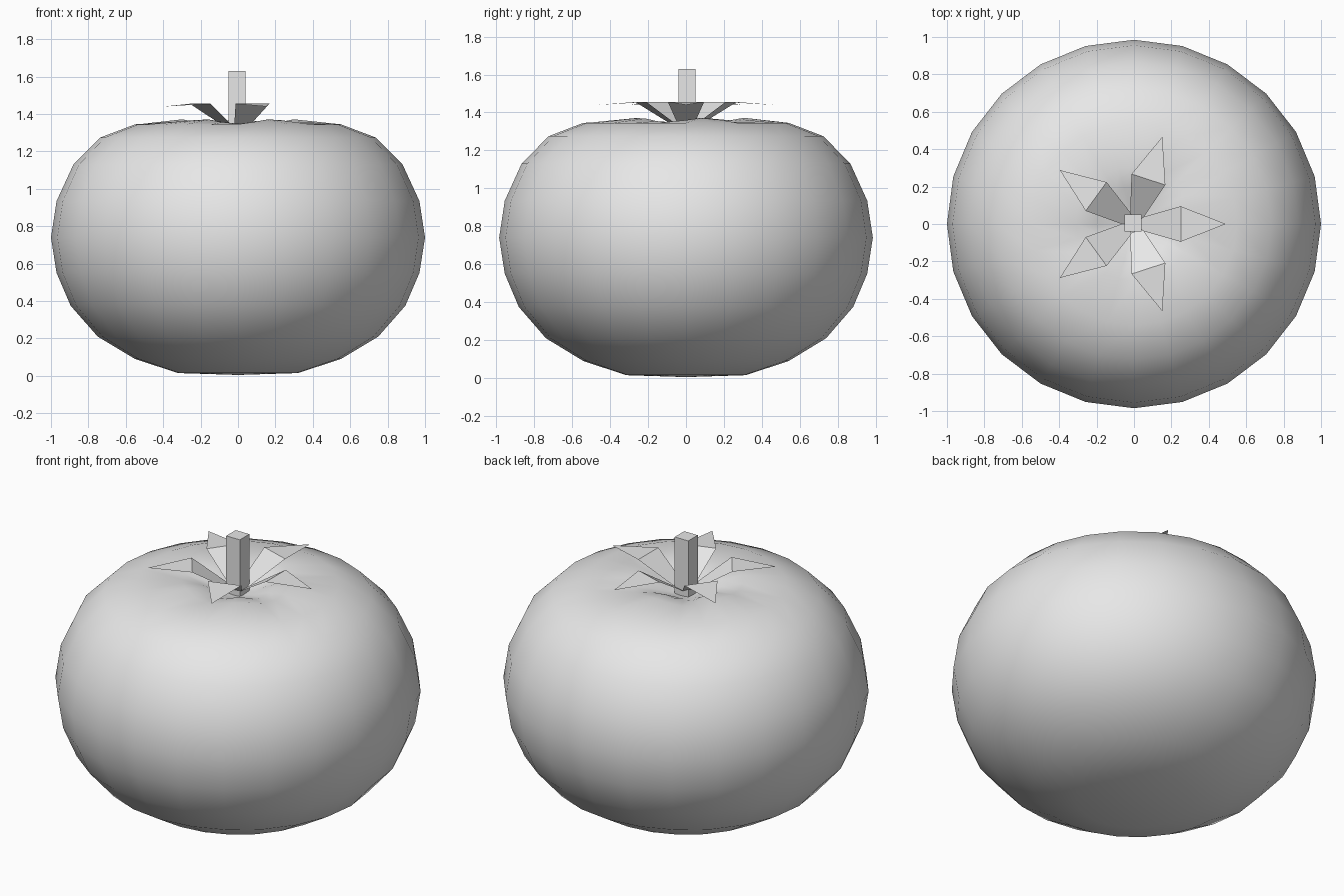
import bpy, bmesh, math
from mathutils import Matrix

cube = bpy.data.objects.get("Cube")
if cube:
    bpy.data.objects.remove(cube, do_unlink=True)

# single plain colour
grey = bpy.data.materials.new("light_grey")
grey.use_nodes = True
colour = (0.8, 0.8, 0.8, 1)
grey.diffuse_color = colour
grey.node_tree.nodes["Principled BSDF"].inputs["Base Color"].default_value = colour


def finish(bm, name, smooth=False):
    bmesh.ops.recalc_face_normals(bm, faces=bm.faces)
    for f in bm.faces:
        f.smooth = smooth
    mesh = bpy.data.meshes.new(name)
    bm.to_mesh(mesh)
    bm.free()
    mesh.materials.append(grey)
    obj = bpy.data.objects.new(name, mesh)
    bpy.context.collection.objects.link(obj)
    return obj


# fruit body: a turned profile with a dimpled top
profile = [(0, 0.005), (0.32, 0.015), (0.55, 0.09), (0.75, 0.21), (0.895, 0.375),
           (0.97, 0.55), (1, 0.74), (0.97, 0.935), (0.88, 1.13), (0.735, 1.275),
           (0.55, 1.345), (0.31, 1.36), (0.2, 1.34), (0.1, 1.3), (0, 1.28)]
bm = bmesh.new()
verts = [bm.verts.new((r, 0, z)) for r, z in profile]
edges = [bm.edges.new(pair) for pair in zip(verts, verts[1:])]
bmesh.ops.spin(bm, geom=verts + edges, cent=(0, 0, 0), axis=(0, 0, 1),
               angle=math.tau, steps=24)
bmesh.ops.remove_doubles(bm, verts=bm.verts, dist=0.001)
for v in bm.verts:
    # gentle lobes round the rim of the dimple
    r = math.hypot(v.co.x, v.co.y)
    if v.co.z > 1.2 and 0.15 < r < 0.5:
        v.co.z += 0.012 * math.sin(5 * math.atan2(v.co.y, v.co.x))
    v.co.y *= 0.985
finish(bm, "fruit_body", smooth=True)

# five leaves: a rising inner panel and a flat pointed tip
half_leaf = [(0.04, 0.035, 1.32), (0.25, 0.095, 1.455)]
for i in range(5):
    bm = bmesh.new()
    left = [bm.verts.new(p) for p in half_leaf]
    right = [bm.verts.new((x, -y, z)) for x, y, z in half_leaf]
    tip = bm.verts.new((0.49, 0, 1.44))
    bm.faces.new((left[0], right[0], right[1], left[1]))
    bm.faces.new((left[1], right[1], tip))
    bm.transform(Matrix.Rotation(math.tau * i / 5, 4, "Z"))
    for f in bm.faces:
        f.normal_update()
    finish(bm, f"leaf_{i + 1}")

# square stem
bm = bmesh.new()
bmesh.ops.create_cube(bm, size=1)
bm.transform(Matrix.Translation((-0.005, 0.005, 1.455)) @ Matrix.Diagonal((0.09, 0.09, 0.35, 1)))
finish(bm, "stem")
